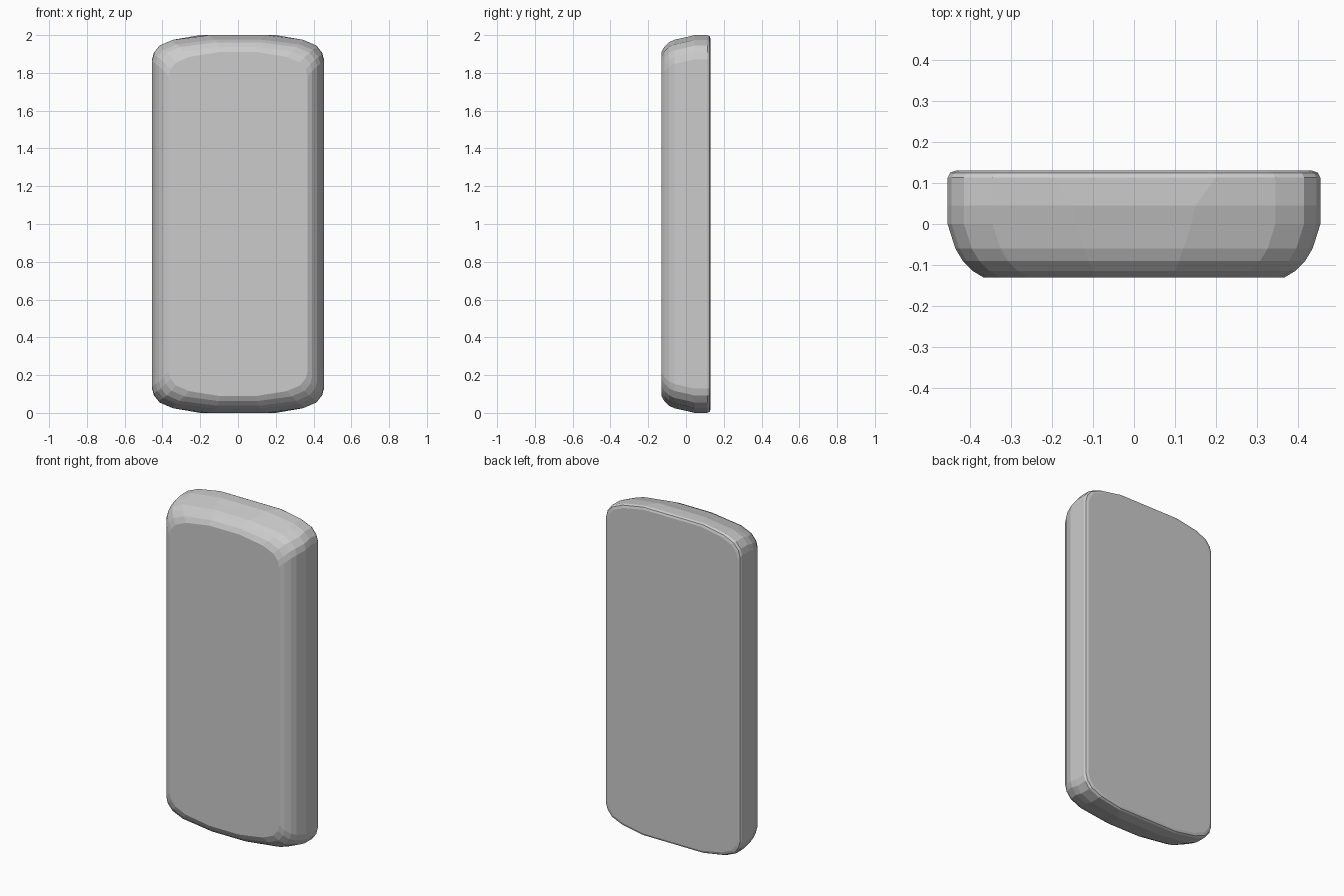
import bpy, bmesh

if "Cube" in bpy.data.objects:
    bpy.data.objects.remove(bpy.data.objects["Cube"])

# Cross-sections from front to back: depth y, side half-width,
# half-height at the middle, half-width of the flat top edge
sections = [
    (-0.130, 0.368, 0.910, 0.10),
    (-0.115, 0.393, 0.938, 0.10),
    (-0.090, 0.418, 0.962, 0.11),
    (-0.060, 0.436, 0.976, 0.12),
    (0.000, 0.455, 0.989, 0.14),
    (0.045, 0.455, 1.000, 0.15),
    (0.113, 0.455, 1.000, 0.20),
    (0.125, 0.449, 0.994, 0.20),
    (0.130, 0.436, 0.982, 0.19),
]


def outline(w, h, flat):
    """Rounded slab outline, one chamfered corner mirrored to all four."""
    q = [(w, h - 0.128), (w - 0.010, h - 0.092), (w - 0.040, h - 0.055),
         (w - 0.110, h - 0.025), (flat, h)]
    right = [(x, -z) for x, z in reversed(q)] + q
    return right + [(-x, z) for x, z in reversed(right)]


# Body: loft through the sections
bm = bmesh.new()
rings = []
for y, w, h, flat in sections:
    rings.append([bm.verts.new((x, y, z + 1.0)) for x, z in outline(w, h, flat)])
n = len(rings[0])
for a, b in zip(rings, rings[1:]):
    for i in range(n):
        j = (i + 1) % n
        bm.faces.new((a[i], a[j], b[j], b[i]))
# Flat front and back panels
bm.faces.new(rings[0])
bm.faces.new(list(reversed(rings[-1])))
bmesh.ops.recalc_face_normals(bm, faces=bm.faces[:])

mesh = bpy.data.meshes.new("slab_body")
bm.to_mesh(mesh)
bm.free()
body = bpy.data.objects.new("slab_body", mesh)
bpy.context.collection.objects.link(body)
